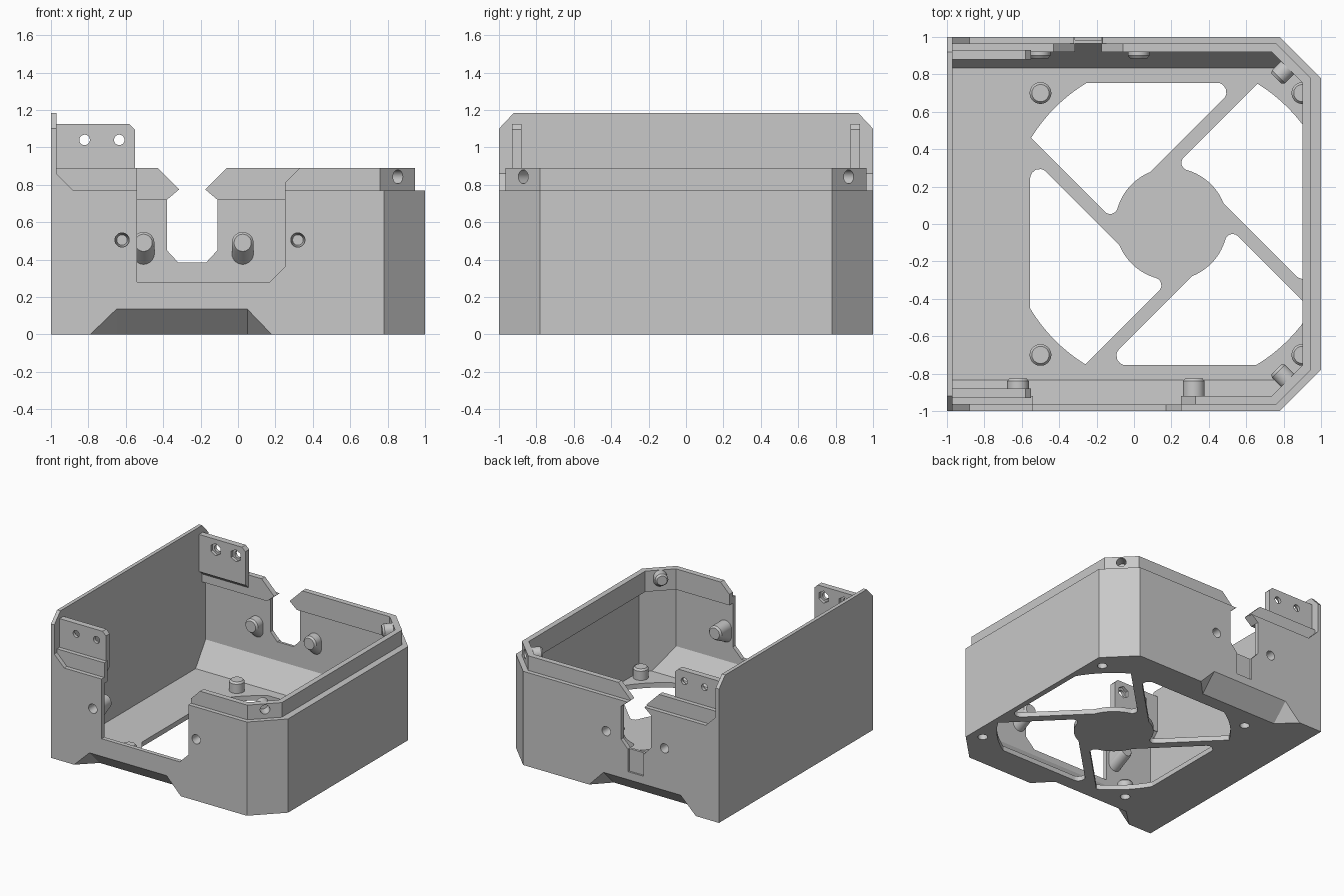
import bpy, bmesh, math
from mathutils import Vector

if "Cube" in bpy.data.objects:
    bpy.data.objects.remove(bpy.data.objects["Cube"])

grey = bpy.data.materials.new("plain grey")
grey.diffuse_color = (0.58, 0.58, 0.58, 1)
grey.use_nodes = True
grey.node_tree.nodes["Principled BSDF"].inputs["Base Color"].default_value = grey.diffuse_color


def make(name, bm):
    bmesh.ops.recalc_face_normals(bm, faces=bm.faces[:])
    me = bpy.data.meshes.new(name)
    bm.to_mesh(me)
    bm.free()
    ob = bpy.data.objects.new(name, me)
    bpy.context.collection.objects.link(ob)
    me.materials.append(grey)
    return ob


def hull(name, pts):
    bm = bmesh.new()
    for p in pts:
        bm.verts.new(p)
    bmesh.ops.convex_hull(bm, input=bm.verts[:])
    bmesh.ops.dissolve_limit(bm, angle_limit=0.01, verts=bm.verts[:], edges=bm.edges[:])
    return make(name, bm)


def prism(name, pts, offset):
    bm = bmesh.new()
    f = bm.faces.new([bm.verts.new(p) for p in pts])
    ext = bmesh.ops.extrude_face_region(bm, geom=[f])
    bmesh.ops.translate(bm, vec=offset, verts=[v for v in ext["geom"] if isinstance(v, bmesh.types.BMVert)])
    if not any(f.is_valid and len(f.verts) == len(pts) and f.calc_center_median().to_tuple(4) ==
               (sum((Vector(p) for p in pts), Vector()) / len(pts)).to_tuple(4) for f in bm.faces):
        bm.faces.new([v for v in bm.verts][:len(pts)])
    return make(name, bm)


def xz_prism(name, pts, y0, y1):
    return prism(name, [(x, y0, z) for x, z in pts], (0, y1 - y0, 0))


def ring(c, n, r, count=32):
    q = Vector(n).to_track_quat('Z', 'Y')
    return [Vector(c) + q @ Vector((r * math.cos(a), r * math.sin(a), 0))
            for a in (2 * math.pi * (i + 0.5) / count for i in range(count))]


def rod(name, a, b, r, count=32):
    n = Vector(b) - Vector(a)
    return hull(name, ring(a, n, r, count) + ring(b, n, r, count))


def peg(name, a, b, r, drop=0.0):
    # cylinder with a bevelled free end and an optional sloping support below
    a, b = Vector(a), Vector(b)
    n = (b - a).normalized()
    low = a - Vector((0, 0, drop))
    return hull(name, ring(a, n, r) + ring(b - n * 0.015, n, r) + ring(b, n, r - 0.012)
                + (ring(low, n, r) if drop else []))


def combine(target, tool, op):
    m = target.modifiers.new(op, 'BOOLEAN')
    m.operation, m.solver, m.object = op, 'EXACT', tool
    bpy.context.view_layer.objects.active = target
    bpy.ops.object.modifier_apply(modifier=m.name)
    bpy.data.objects.remove(tool)


# Tray shell with stepped lip: rings of a chamfered outline, outside to inside
def outline(left, right, side, total, z):
    return [(left, -side, z), (total - side, -side, z), (right, right - total, z),
            (right, total - right, z), (total - side, side, z), (left, side, z)]


levels = [(-1, 1, 1, 1.78, 0), (-1, 1, 1, 1.78, 0.77), (-1, 0.945, 0.965, 1.725, 0.77),
          (-1, 0.945, 0.965, 1.725, 0.89), (-0.97, 0.9, 0.92, 1.655, 0.89),
          (-0.97, 0.9, 0.92, 1.655, 0.72), (-0.97, 0.965, 0.965, 1.73, 0.72),
          (-0.97, 0.965, 0.965, 1.73, 0.23), (-0.97, 0.965, 0.835, 1.73, 0.04)]
bm = bmesh.new()
rings = [[bm.verts.new(p) for p in outline(*lv)] for lv in levels]
for a, b in zip(rings, rings[1:]):
    for i in range(6):
        j = (i + 1) % 6
        bm.faces.new((a[i], a[j], b[j], b[i]))
bm.faces.new(rings[0])
bm.faces.new(rings[-1])
body = make("fan_tray", bm)

# Tall left wall
combine(body, prism("left_wall", [(-1, -1, 0), (-1, 1, 0), (-1, 1, 1.1), (-1, 0.92, 1.185),
                                  (-1, -0.92, 1.185), (-1, -1, 1.1)], (0.03, 0, 0)), 'UNION')

for s in (-1, 1):
    # Small brace between left wall and step
    combine(body, xz_prism("brace", [(-0.985, 0.75), (-0.86, 0.75), (-0.88, 0.77), (-0.97, 0.86),
                                     (-0.985, 0.86)], s * 1.0, s * 0.95), 'UNION')
    # Screw tab, with sloped underside
    combine(body, xz_prism("screw_tab", [(-0.98, 0.82), (-0.55, 0.82), (-0.55, 1.095), (-0.58, 1.125),
                                         (-0.98, 1.125)], s * 0.88, s * 0.93), 'UNION')
    combine(body, prism("tab_support", [(-0.98, s * 0.88, 0.825), (-0.98, s * 0.93, 0.825),
                                        (-0.98, s * 0.93, 0.775)], (0.43, 0, 0)), 'UNION')
    # Corner bosses and floor posts
    combine(body, peg("corner_boss", (0.842, s * 0.857, 0.84), (0.762, s * 0.777, 0.84), 0.05, 0.05), 'UNION')
    for x in (-0.5, 0.9):
        combine(body, peg("floor_post", (x, s * 0.7, 0.02), (x, s * 0.7, 0.13), 0.058), 'UNION')

# Wall pegs with sloping supports
pegs = [(-0.62, -1), (0.32, -1), (-0.505, 1), (0.025, 1)]
for x, s in pegs:
    z, tip = (0.505, 0.825) if s < 0 else (0.49, 0.885)
    combine(body, peg("wall_peg", (x, s * 0.98, z), (x, s * tip, z), 0.058, 0.07), 'UNION')

# Cable openings in front and back
combine(body, xz_prism("front_cut", [(-0.54, 0.28), (0.17, 0.28), (0.25, 0.36), (0.25, 0.81), (0.33, 0.89),
                                     (0.33, 1.2), (-0.54, 1.2)], -1.1, -0.85), 'DIFFERENCE')
combine(body, xz_prism("back_cut", [(-0.38, 0.45), (-0.32, 0.385), (-0.17, 0.385), (-0.11, 0.45),
                                    (-0.11, 0.72), (-0.175, 0.775), (-0.06, 0.89), (-0.06, 1.2), (-0.43, 1.2),
                                    (-0.43, 0.89), (-0.315, 0.775), (-0.38, 0.72)], 0.9, 1.1), 'DIFFERENCE')
combine(body, xz_prism("back_recess", [(-0.315, 0.2), (-0.175, 0.2), (-0.175, 0.4), (-0.315, 0.4)],
                       0.985, 1.1), 'DIFFERENCE')

for s in (-1, 1):
    # Sloped notch along the bottom edge
    combine(body, hull("notch", [(-0.65, s * 0.865, 0), (0.05, s * 0.865, 0), (-0.65, s, 0.135),
                                 (0.05, s, 0.135), (-0.79, s, 0), (0.18, s, 0),
                                 (-0.65, s * 0.87, -0.1), (0.05, s * 0.87, -0.1),
                                 (-0.65, s * 1.1, 0.135), (0.05, s * 1.1, 0.135),
                                 (-0.79, s * 1.1, 0), (0.18, s * 1.1, 0)]), 'DIFFERENCE')
    # Blind holes and tab holes with hexagonal pockets
    combine(body, rod("corner_hole", (0.93, s * 0.945, 0.843), (0.79, s * 0.805, 0.843), 0.037), 'DIFFERENCE')
    for x in (-0.5, 0.9):
        combine(body, rod("post_hole", (x, s * 0.7, -0.1), (x, s * 0.7, 0.1), 0.037), 'DIFFERENCE')
    for x in (-0.82, -0.635):
        combine(body, rod("tab_hole", (x, s * 0.8, 1.04), (x, s * 1.1, 1.04), 0.028), 'DIFFERENCE')
        combine(body, rod("nut_pocket", (x, s * 0.8, 1.04), (x, s * 0.905, 1.04), 0.05, 6), 'DIFFERENCE')
for x, s in pegs:
    z, n = (0.505 if s < 0 else 0.48), (0, 1, 0)
    combine(body, hull("peg_hole", ring((x, s * 1.01, z), n, 0.038) + ring((x, s * 0.99, z), n, 0.038)
                       + ring((x, s * 0.92, z), n, 0.028)), 'DIFFERENCE')


# Fan openings: one quarter outline, turned four times around the hub
def fillet(p, a, b, r, steps=8):
    p, a, b = Vector(p), Vector(a), Vector(b)
    u, v = (a - p).normalized(), (b - p).normalized()
    half = u.angle(v) / 2
    c = p + (u + v).normalized() * r / math.sin(half)
    start, end = p + u * r / math.tan(half) - c, p + v * r / math.tan(half) - c
    return [c + start.lerp(end, i / steps).normalized() * r for i in range(steps + 1)]


def arc(r, a0, a1, steps):
    return [Vector((r * math.cos(t), r * math.sin(t)))
            for t in (math.radians(a0 + (a1 - a0) * i / steps) for i in range(steps + 1))]


hub, rim = arc(0.3, 112, 161, 12), arc(0.88, 148.5, 120.9, 8)
quarter = (fillet((0.365, 0.755), rim[-1], hub[0], 0.05) + hub
           + fillet((-0.309, 0.019), hub[-1], rim[0], 0.04) + rim)
for k in range(4):
    c, s = (1, 0, -1, 0)[k], (0, 1, 0, -1)[k]
    pts = [(0.2 + c * p.x - s * p.y, s * p.x + c * p.y, -0.1) for p in quarter]
    combine(body, prism("fan_opening", pts, (0, 0, 0.16)), 'DIFFERENCE')

bpy.ops.object.select_all(action='DESELECT')
body.select_set(True)
bpy.context.view_layer.objects.active = body
bpy.ops.object.shade_smooth_by_angle(angle=math.radians(25))
